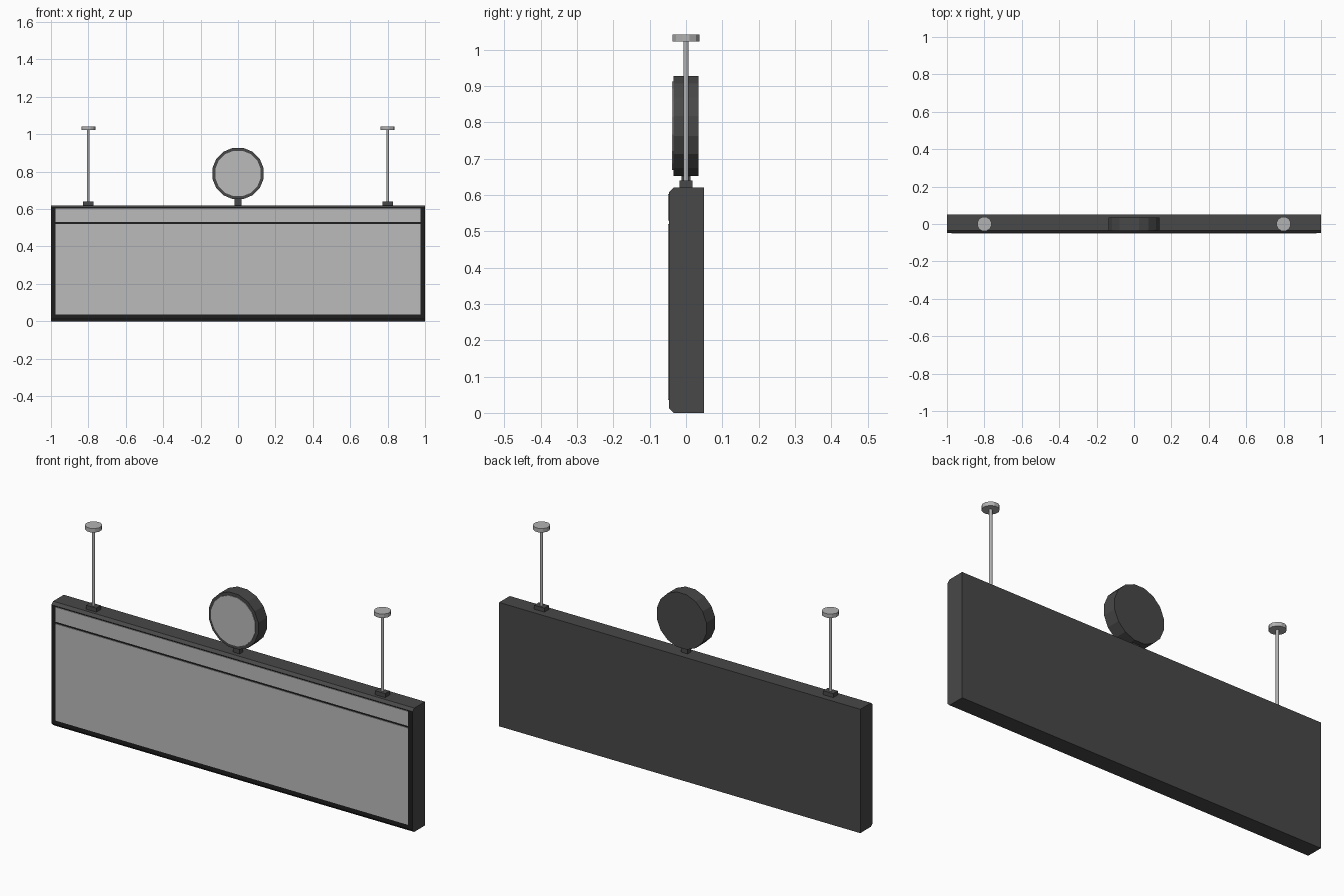
import bpy
import bmesh
import math
from mathutils import Matrix

cube = bpy.data.objects.get("Cube")
if cube:
    bpy.data.objects.remove(cube, do_unlink=True)


def material(name, value):
    m = bpy.data.materials.new(name)
    m.use_nodes = True
    color = (value, value, value, 1)
    m.diffuse_color = color
    m.node_tree.nodes["Principled BSDF"].inputs["Base Color"].default_value = color
    return m


CASING = material("dark grey casing", 0.065)
BEZEL = material("black bezel", 0.013)
PANEL = material("light grey panel", 0.5)
METAL = material("grey metal", 0.45)


def finish(name, bm, *mats):
    bmesh.ops.recalc_face_normals(bm, faces=bm.faces)
    mesh = bpy.data.meshes.new(name)
    bm.to_mesh(mesh)
    bm.free()
    for m in mats:
        mesh.materials.append(m)
    ob = bpy.data.objects.new(name, mesh)
    bpy.context.collection.objects.link(ob)
    return ob


def box(name, x, y, z, mat):
    """Box from (low, high) ranges on each axis."""
    bm = bmesh.new()
    bmesh.ops.create_cube(bm, size=1)
    for v in bm.verts:
        v.co = [r[0] if c < 0 else r[1] for c, r in zip(v.co, (x, y, z))]
    return finish(name, bm, mat)


def cylinder(name, center, radius, depth, sides, mat, facing_front=False):
    bm = bmesh.new()
    bmesh.ops.create_cone(bm, cap_ends=True, segments=sides,
                          radius1=radius, radius2=radius, depth=depth)
    # Half a step of turn puts a flat side at the top and bottom
    bm.transform(Matrix.Rotation(math.pi / sides, 4, "Z"))
    if facing_front:
        bm.transform(Matrix.Rotation(math.pi / 2, 4, "X"))
    bm.transform(Matrix.Translation(center))
    return finish(name, bm, mat)


# Sign casing: profile with chamfered front edges, extruded along x
FRONT, BACK, TOP, CHAMFER = -0.047, 0.05, 0.62, 0.013
profile = [(BACK, 0), (BACK, TOP), (FRONT + CHAMFER, TOP), (FRONT, TOP - CHAMFER),
           (FRONT, CHAMFER), (FRONT + CHAMFER, 0)]
bm = bmesh.new()
side = bm.faces.new([bm.verts.new((-1, y, z)) for y, z in profile])
ext = bmesh.ops.extrude_face_region(bm, geom=[side])
moved = [g for g in ext["geom"] if isinstance(g, bmesh.types.BMVert)]
bmesh.ops.translate(bm, verts=moved, vec=(2, 0, 0))
bm.normal_update()
bmesh.ops.recalc_face_normals(bm, faces=bm.faces)
for f in bm.faces:
    f.material_index = 1 if f.normal.y < -0.9 else 0
finish("sign_casing", bm, CASING, BEZEL)

# Display panels
for name, z in (("header_panel", (0.53, 0.603)), ("main_panel", (0.035, 0.52))):
    box(name, (-0.975, 0.975), (-0.05, -0.04), z, PANEL)

# Round clock on its neck
box("clock_neck", (-0.018, 0.018), (-0.013, 0.013), (TOP, 0.665), CASING)
cylinder("clock_case", (0, 0, 0.79), 0.14, 0.07, 16, CASING, True)
cylinder("clock_face", (0, -0.034, 0.79), 0.124, 0.008, 16, PANEL, True)

# Hanging rods with brackets and ceiling caps
for label, x in (("right", -0.8), ("left", 0.8)):
    box(label + "_bracket", (x - 0.028, x + 0.028), (-0.018, 0.018), (TOP, 0.64), CASING)
    cylinder(label + "_rod", (x, 0, 0.83), 0.0075, 0.39, 12, METAL)
    cylinder(label + "_ceiling_cap", (x, 0, 1.032), 0.039, 0.02, 12, METAL)
